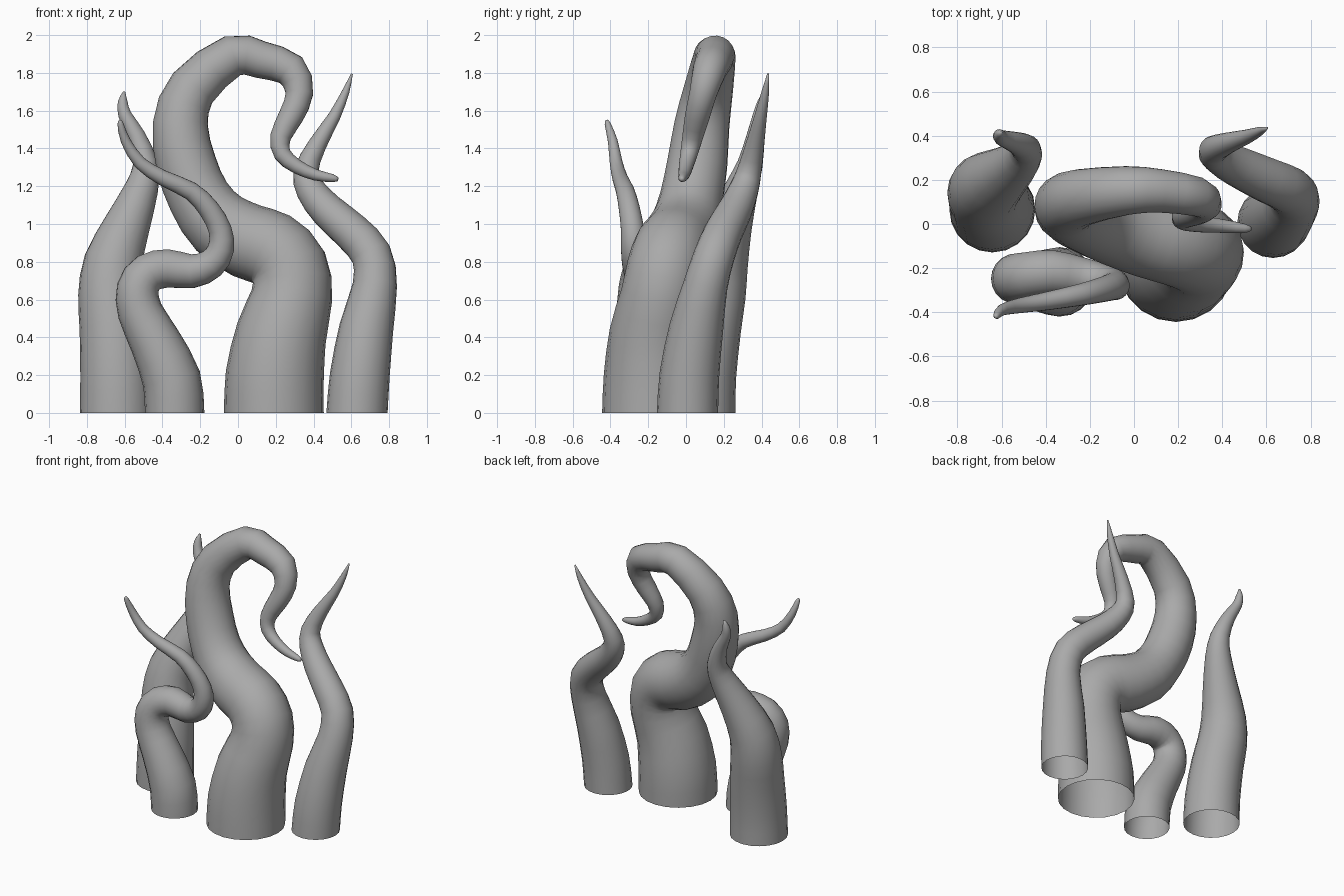
import bpy, bmesh, math
from mathutils import Vector

SIDES = 20

# Mid-grey finish shared by all tentacles
grey = bpy.data.materials.new("grey")
grey.diffuse_color = (0.4, 0.4, 0.4, 1)


def catmull(a, b, c, d, t):
    return 0.5 * (2 * b + (c - a) * t + (2 * a - 5 * b + 4 * c - d) * t * t
                  + (3 * b - a - 3 * c + d) * t ** 3)


def tentacle(name, pts, steps=2):
    """Tapered tube through (x, y, z, radius) points: open at the base, closed at the tip."""
    v = [Vector(p) for p in pts]
    v = [2 * v[0] - v[1]] + v + [2 * v[-1] - v[-2]]
    path = [catmull(*v[i:i + 4], s / steps) for i in range(len(v) - 3) for s in range(steps)]
    path.append(v[-2])
    pos = [p.to_3d() for p in path]
    bm = bmesh.new()
    rings = []
    side, last = Vector((1, 0, 0)), Vector((0, 0, 1))
    for i, p in enumerate(pos):
        if i == 0:
            tan = Vector((0, 0, 1))
        else:
            tan = (pos[min(i + 1, len(pos) - 1)] - pos[i - 1]).normalized()
        # carry the ring frame along without twisting
        side = last.rotation_difference(tan) @ side
        last = tan
        up = tan.cross(side)
        r = max(path[i][3], 0.005)
        rings.append([bm.verts.new(p + r * (side * math.cos(a) + up * math.sin(a)))
                      for a in (2 * math.pi * k / SIDES for k in range(SIDES))])
    for lo, hi in zip(rings, rings[1:]):
        for k in range(SIDES):
            n = (k + 1) % SIDES
            bm.faces.new((lo[k], lo[n], hi[n], hi[k]))
    bm.faces.new(rings[-1])
    for f in bm.faces:
        f.smooth = True
    me = bpy.data.meshes.new(name)
    bm.to_mesh(me)
    bm.free()
    me.materials.append(grey)
    bpy.context.collection.objects.link(bpy.data.objects.new(name, me))


# Large central tentacle, hooked over at the top
tentacle("main_tentacle", [
    (.19, -.18, 0, .264), (.195, -.175, .2, .26), (.23, -.165, .42, .24), (.285, -.13, .62, .215),
    (.27, -.105, .77, .207), (.18, -.075, .865, .203), (.05, -.04, .91, .2),
    (-.1, .0, 1.0, .186), (-.205, .03, 1.14, .168),
    (-.275, .06, 1.32, .16), (-.305, .085, 1.53, .146), (-.24, .12, 1.72, .13),
    (-.03, .152, 1.89, .111), (.12, .15, 1.87, .099), (.28, .125, 1.815, .09),
    (.325, .09, 1.69, .073), (.28, .06, 1.57, .066), (.225, .035, 1.46, .055),
    (.235, .015, 1.37, .046), (.31, .0, 1.305, .038), (.41, -.01, 1.26, .03),
    (.5, -.02, 1.243, .021), (.53, -.022, 1.235, .009)])

# Small front tentacle with the S-shaped coil
tentacle("front_tentacle", [
    (-.335, -.262, 0, .157), (-.352, -.262, .18, .155), (-.44, -.257, .38, .135),
    (-.52, -.25, .54, .119), (-.53, -.245, .66, .112), (-.475, -.232, .74, .106),
    (-.37, -.22, .765, .102), (-.24, -.24, .75, .09), (-.14, -.26, .79, .079),
    (-.09, -.275, .87, .07), (-.095, -.283, .97, .062), (-.155, -.3, 1.08, .056),
    (-.25, -.322, 1.175, .049), (-.4, -.35, 1.245, .041), (-.52, -.37, 1.325, .034),
    (-.595, -.388, 1.44, .026), (-.622, -.415, 1.53, .016), (-.622, -.42, 1.55, .006)])

# Left rear tentacle
tentacle("left_tentacle", [
    (-.642, .066, 0, .195), (-.644, .075, .2, .191), (-.657, .11, .45, .182),
    (-.674, .145, .63, .172), (-.66, .175, .8, .155), (-.585, .23, 1.0, .122),
    (-.51, .295, 1.19, .089), (-.49, .34, 1.32, .067), (-.54, .37, 1.47, .048),
    (-.6, .39, 1.58, .035), (-.61, .405, 1.65, .025), (-.602, .415, 1.7, .006)])

# Right rear tentacle
tentacle("right_tentacle", [
    (.63, .008, 0, .162), (.645, .018, .2, .158), (.68, .055, .45, .143), (.725, .105, .68, .117),
    (.705, .152, .84, .108), (.6, .2, .96, .102), (.47, .26, 1.075, .092),
    (.385, .305, 1.18, .079), (.36, .335, 1.28, .065), (.42, .365, 1.42, .049),
    (.51, .395, 1.57, .033), (.57, .42, 1.7, .02), (.603, .435, 1.795, .005)])
